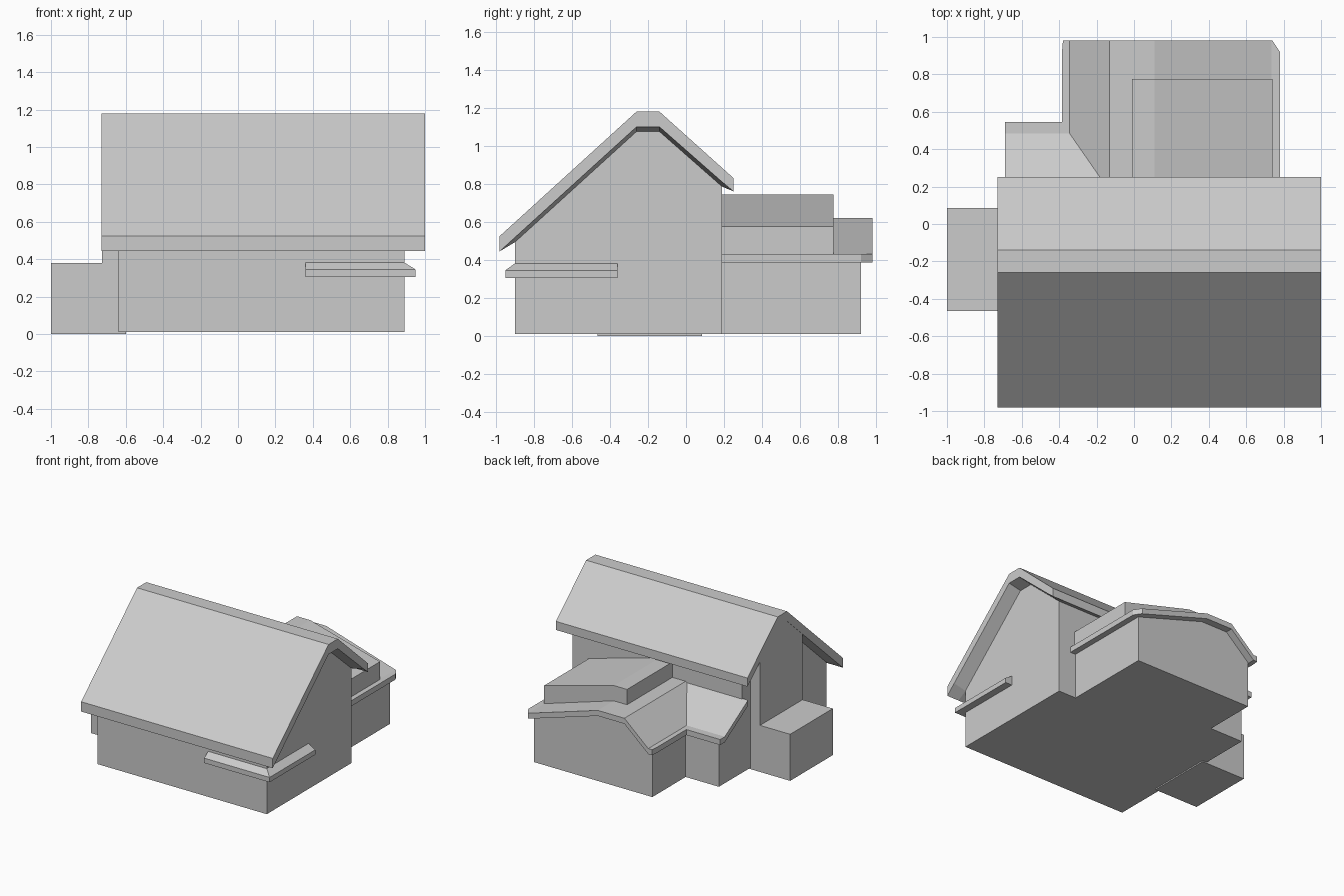
import bpy
import bmesh

cube = bpy.data.objects.get("Cube")
if cube:
    bpy.data.objects.remove(cube, do_unlink=True)

# One plain grey for the whole building
GREY = (0.6, 0.6, 0.6, 1.0)
grey = bpy.data.materials.new("plain_grey")
grey.use_nodes = True
grey.diffuse_color = GREY
bsdf = grey.node_tree.nodes["Principled BSDF"]
bsdf.inputs["Base Color"].default_value = GREY
bsdf.inputs["Roughness"].default_value = 0.8


def loft(name, axis, sections):
    """Skin matching outlines; each section is (position along axis, outline)."""
    bm = bmesh.new()
    rings = []
    for pos, outline in sections:
        if axis == "x":
            pts = [(pos, a, b) for a, b in outline]
        elif axis == "y":
            pts = [(a, pos, b) for a, b in outline]
        else:
            pts = [(a, b, pos) for a, b in outline]
        rings.append([bm.verts.new(p) for p in pts])
    for r0, r1 in zip(rings, rings[1:]):
        for i in range(len(r0)):
            j = (i + 1) % len(r0)
            bm.faces.new((r0[i], r0[j], r1[j], r1[i]))
    bm.faces.new(rings[0])
    bm.faces.new(rings[-1])
    bmesh.ops.recalc_face_normals(bm, faces=bm.faces)
    mesh = bpy.data.meshes.new(name)
    bm.to_mesh(mesh)
    bm.free()
    mesh.materials.append(grey)
    obj = bpy.data.objects.new(name, mesh)
    bpy.context.collection.objects.link(obj)
    return obj


def prism(name, axis, start, end, outline):
    return loft(name, axis, [(start, outline), (end, outline)])


def rect(a0, a1, b0, b1):
    return [(a0, b0), (a1, b0), (a1, b1), (a0, b1)]


def slab(top, thickness):
    """Close a top line into an outline of even vertical thickness."""
    return top + [(a, b - thickness) for a, b in reversed(top)]


FLOOR = 0.01

# Main house walls with both gables
prism("main_walls", "x", -0.64, 0.89,
      [(-0.90, FLOOR), (-0.90, 0.55), (-0.26, 1.13), (-0.14, 1.13),
       (0.19, 0.85), (0.19, FLOOR)])

# Main roof: underside hangs a little lower at the walls than at the rims
roof_top = [(-0.98, 0.525), (-0.26, 1.18), (-0.14, 1.18), (0.25, 0.83)]


def roof_section(drop):
    return roof_top + [(0.25, 0.76), (0.19, 0.81 - drop), (-0.14, 1.10 - drop),
                       (-0.26, 1.10 - drop), (-0.90, 0.518 - drop), (-0.98, 0.445)]


loft("main_roof", "x", [(-0.73, roof_section(0)), (-0.64, roof_section(0.025)),
                        (0.89, roof_section(0.025)), (1.00, roof_section(0))])

# Side bay and the low block in front of it
prism("side_bay", "x", -0.728, -0.60,
      [(-0.465, 0.2), (-0.465, 0.95), (-0.26, 1.13), (-0.14, 1.13),
       (0.085, 0.945), (0.085, 0.2)])
prism("side_block", "z", 0.0, 0.38, rect(-1.0, -0.60, -0.465, 0.085))

# Rear wing
prism("rear_wing_walls", "y", 0.17, 0.92,
      [(0.73, FLOOR), (0.73, 0.41), (0.11, 0.595), (-0.13, 0.595),
       (-0.34, 0.41), (-0.34, FLOOR)])


def wing_roof(right, left):
    return slab([(right, 0.43), (0.735, 0.43), (0.11, 0.62), (-0.13, 0.62),
                 (-0.345, 0.43), (left, 0.43)], 0.045)


loft("rear_wing_roof", "y", [(0.185, wing_roof(0.78, -0.385)),
                             (0.92, wing_roof(0.78, -0.385)),
                             (0.98, wing_roof(0.74, -0.38))])

# Raised block on the rear wing roof
prism("raised_roof_block", "y", 0.18, 0.775,
      [(0.74, 0.40), (0.74, 0.575), (0.11, 0.745), (-0.01, 0.745),
       (-0.01, 0.60), (0.11, 0.60)])

# Small side wing with a lean-to roof running into the rear wing
prism("small_wing_walls", "x", -0.64, -0.30,
      [(0.17, FLOOR), (0.17, 0.60), (0.485, 0.41), (0.49, 0.41), (0.49, FLOOR)])
prism("small_wing_roof", "x", -0.69, -0.135,
      slab([(0.185, 0.614), (0.485, 0.43), (0.545, 0.43)], 0.045))

# Corner awning wrapping the front corner
loft("corner_awning", "z", [(0.305, rect(0.36, 0.95, -0.95, -0.36)),
                            (0.345, rect(0.36, 0.95, -0.95, -0.36)),
                            (0.385, rect(0.36, 0.885, -0.895, -0.36))])
